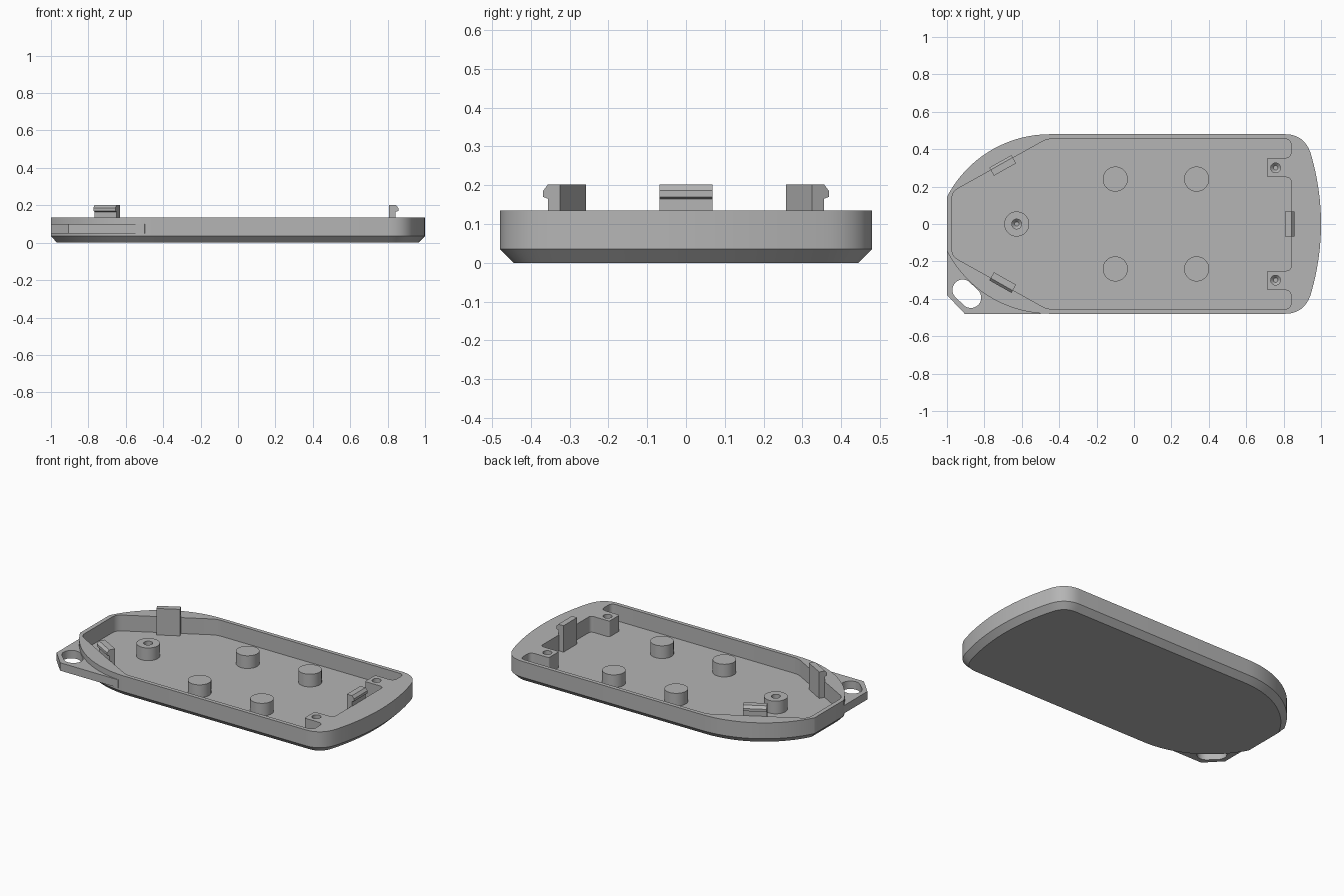
import bpy, bmesh
from math import sin, cos, pi, radians, sqrt
from mathutils import Vector, Matrix

cube = bpy.data.objects.get("Cube")
if cube:
    bpy.data.objects.remove(cube, do_unlink=True)

GREY = (0.46, 0.46, 0.46, 1)
grey = bpy.data.materials.new("grey_plastic")
grey.use_nodes = True
grey.diffuse_color = GREY
grey.node_tree.nodes["Principled BSDF"].inputs["Base Color"].default_value = GREY

CHAMFER, RIM, FLOOR, POST_TOP = 0.035, 0.135, 0.035, 0.115


def make(name, bm):
    bmesh.ops.recalc_face_normals(bm, faces=bm.faces)
    mesh = bpy.data.meshes.new(name)
    bm.to_mesh(mesh)
    bm.free()
    mesh.materials.append(grey)
    obj = bpy.data.objects.new(name, mesh)
    bpy.context.collection.objects.link(obj)
    return obj


def loft(name, *sections):
    """Closed solid through (outline, z) sections with matching point counts."""
    bm = bmesh.new()
    rings = [[bm.verts.new((p[0], p[1], z)) for p in pts] for pts, z in sections]
    for a, b in zip(rings, rings[1:]):
        for i in range(len(a)):
            j = (i + 1) % len(a)
            bm.faces.new((a[i], a[j], b[j], b[i]))
    bm.faces.new(rings[0][::-1])
    bm.faces.new(rings[-1])
    return make(name, bm)


def circle(x, y, r, n=40):
    return [(x + r * cos(2 * pi * i / n), y + r * sin(2 * pi * i / n)) for i in range(n)]


def bezier(a, b, c, n=10):
    a, b, c = Vector(a), Vector(b), Vector(c)
    return [a.lerp(b, i / n).lerp(b.lerp(c, i / n), i / n) for i in range(n + 1)]


def mirrored(half):
    """Complete a counter-clockwise outline from its +y half."""
    return [Vector(p) for p in half] + [Vector((p[0], -p[1])) for p in reversed(half)]


def rounded(corners):
    """Polygon from (x, y, radius) corners."""
    out = []
    for i, (x, y, r) in enumerate(corners):
        p = Vector((x, y))
        prev = Vector(corners[i - 1][:2])
        nxt = Vector(corners[(i + 1) % len(corners)][:2])
        out += bezier(p + (prev - p).normalized() * r, p, p + (nxt - p).normalized() * r, 6)
    return out


def inset(pts, d):
    out = []
    for i, p in enumerate(pts):
        e1 = (p - pts[i - 1]).normalized()
        e2 = (pts[(i + 1) % len(pts)] - p).normalized()
        n1, n2 = Vector((-e1.y, e1.x)), Vector((-e2.y, e2.x))
        out.append(p + (n1 + n2) * d / (1 + n1.dot(n2)))
    return out


def cut(obj, cutter):
    mod = obj.modifiers.new("cut", "BOOLEAN")
    mod.operation, mod.solver, mod.object = "DIFFERENCE", "EXACT", cutter
    cutter.hide_render = True
    dg = bpy.context.evaluated_depsgraph_get()
    mesh = bpy.data.meshes.new_from_object(obj.evaluated_get(dg))
    obj.modifiers.clear()
    obj.data = mesh
    bpy.data.objects.remove(cutter, do_unlink=True)


def screw_hole(obj, x, y):
    cut(obj, loft("hole_cutter", (circle(x, y, 0.012), 0.06),
                  (circle(x, y, 0.026), 0.075), (circle(x, y, 0.026), 0.2)))


# Case shell: bowed nose on the right, fillets, long arcs narrowing to the left
nose = [(1 - y * y / 2.58, y) for y in [0.37 * (i + 0.5) / 10 for i in range(10)]]
fillet = bezier((0.947, 0.37), (0.914, 0.48), (0.807, 0.48), 12)
R = 0.619
taper = []
for i in range(25):
    x = -0.45 - 0.55 * sin(i / 24 * pi / 2)
    taper.append((x, 0.48 - R + sqrt(R * R - (x + 0.45) ** 2)))
outline = mirrored(nose + fillet + taper)
shell = loft("case_shell", (inset(outline, CHAMFER), 0), (outline, CHAMFER), (outline, RIM))

# Inner cavity, leaving two screw blocks at the nose end
half = [(0.84, 0.25, 0.025), (0.71, 0.25, 0.012), (0.71, 0.353, 0.012),
        (0.84, 0.353, 0.035), (0.84, 0.455, 0.035), (-0.465, 0.455, 0.03),
        (-0.973, 0.172, 0.035)]
corners = half + [(x, -y, r) for x, y, r in reversed(half)]
cavity = rounded(corners)
cut(shell, loft("cavity_cutter", (cavity, FLOOR), (cavity, 0.3)))
for side in (1, -1):
    screw_hole(shell, 0.757, side * 0.3)

# Key ring tab with a slanted slot
tab_outline = [(-1, -0.145), (-1, -0.38), (-0.905, -0.48), (-0.5, -0.48),
               (-0.48, -0.464), (-0.98, -0.172)]
tab = loft("key_ring_tab", (tab_outline, 0.05), (tab_outline, 0.1))
slot = []
for (cx, cy), start in (((-0.916, -0.352), 45), ((-0.872, -0.394), 225)):
    for i in range(17):
        a = radians(start + 180 * i / 16)
        slot.append((cx + 0.055 * cos(a), cy + 0.055 * sin(a)))
cut(tab, loft("slot_cutter", (slot, 0), (slot, 0.2)))

# Support posts on the floor
posts = []
for x, row in ((-0.1, "left"), (0.335, "right")):
    for y, col in ((-0.24, "front"), (0.24, "back")):
        ring = circle(x, y, 0.067)
        posts.append(loft(f"post_{col}_{row}", (ring, FLOOR - 0.01), (ring, POST_TOP)))
ring = circle(-0.627, 0, 0.067)
screw_post = loft("screw_post", (ring, FLOOR - 0.01), (ring, POST_TOP))
screw_hole(screw_post, -0.627, 0)


# Snap clips: hooked profile (outward, up) extruded along the wall
def clip(name, x, y, angle):
    profile = [(-0.033, FLOOR - 0.01), (0.003, FLOOR - 0.01), (0.003, 0.165), (0.017, 0.17),
               (0.017, 0.186), (0.003, 0.202), (-0.033, 0.202)]
    bm = bmesh.new()
    face = bm.faces.new([bm.verts.new((u, -0.068, z)) for u, z in profile])
    ext = bmesh.ops.extrude_face_region(bm, geom=[face])
    moved = [v for v in ext["geom"] if isinstance(v, bmesh.types.BMVert)]
    bmesh.ops.translate(bm, verts=moved, vec=(0, 0.136, 0))
    bm.transform(Matrix.Translation((x, y, 0)) @ Matrix.Rotation(radians(angle), 4, "Z"))
    return make(name, bm)


clips = [clip("nose_clip", 0.84, 0, 0),
         clip("back_clip", -0.706, 0.32, 119.5),
         clip("front_clip", -0.706, -0.32, -119.5)]

# Smooth curved walls, keep hard edges
for obj in [shell, tab, screw_post] + posts + clips:
    obj.data.shade_smooth()
    obj.data.set_sharp_from_angle(angle=radians(30))
